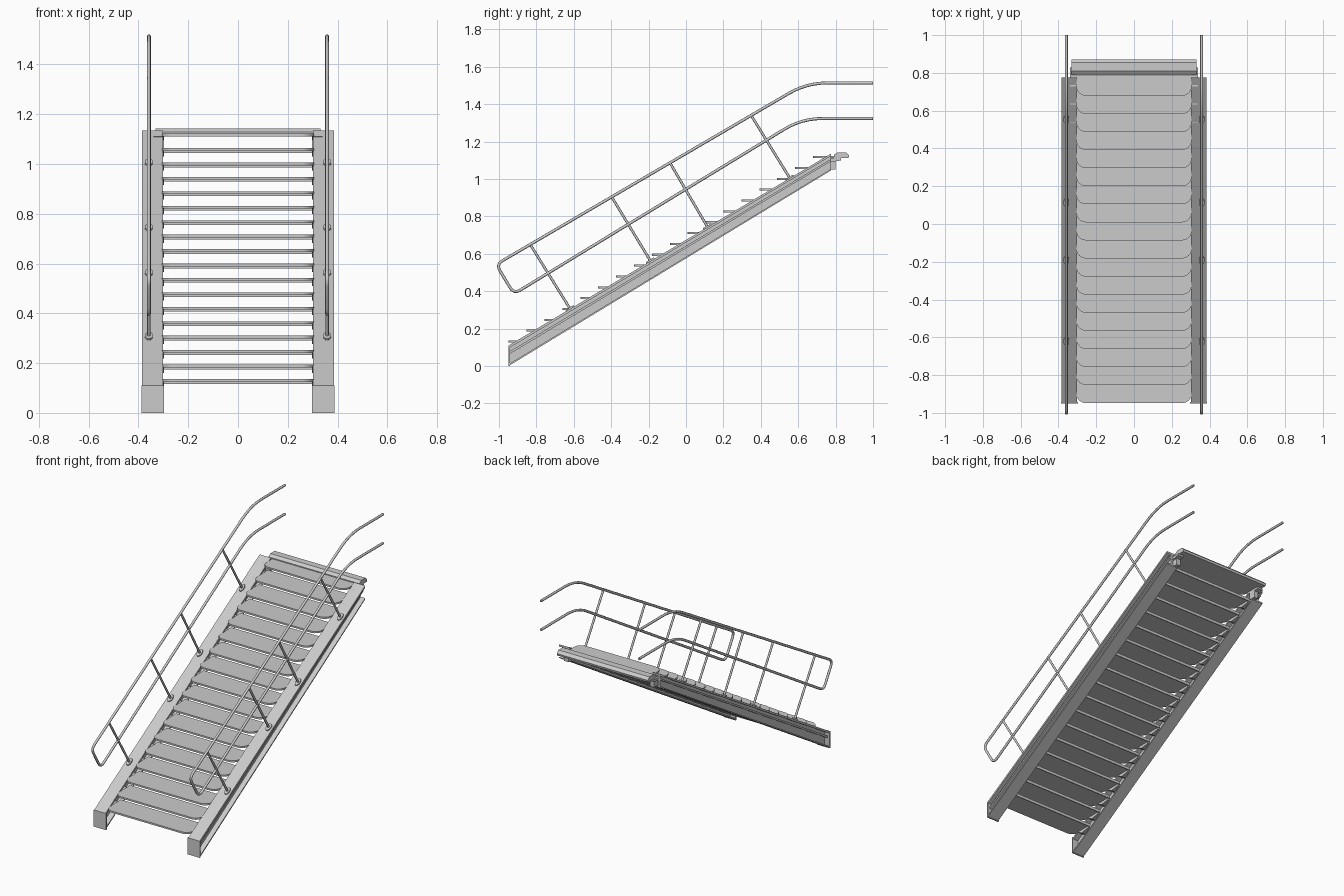
import bpy, bmesh, math
from mathutils import Vector

if "Cube" in bpy.data.objects:
    bpy.data.objects.remove(bpy.data.objects["Cube"])

Y0, Y1 = -0.95, 0.775          # stringer ends
BOT0, BOT1 = 0.0, 1.045        # underside heights at the ends
TOP0, TOP1 = 0.11, 1.135       # upper side heights at the ends


def make(name, bm):
    bmesh.ops.recalc_face_normals(bm, faces=bm.faces)
    me = bpy.data.meshes.new(name)
    bm.to_mesh(me)
    bm.free()
    ob = bpy.data.objects.new(name, me)
    bpy.context.collection.objects.link(ob)
    return ob


def loft(name, a, b):
    """Closed solid between two matching outlines."""
    bm = bmesh.new()
    va = [bm.verts.new(p) for p in a]
    vb = [bm.verts.new(p) for p in b]
    n = len(va)
    bm.faces.new(va)
    bm.faces.new(vb)
    for i in range(n):
        j = (i + 1) % n
        bm.faces.new((va[i], va[j], vb[j], vb[i]))
    return make(name, bm)


def box(name, x0, x1, y0, y1, z0, z1):
    r = [(x0, y0), (x1, y0), (x1, y1), (x0, y1)]
    return loft(name, [(x, y, z0) for x, y in r], [(x, y, z1) for x, y in r])


def tube(name, pts, radius):
    cu = bpy.data.curves.new(name, 'CURVE')
    cu.dimensions = '3D'
    cu.bevel_depth = radius
    cu.bevel_resolution = 2
    cu.use_fill_caps = True
    sp = cu.splines.new('POLY')
    sp.points.add(len(pts) - 1)
    for p, q in zip(sp.points, pts):
        p.co = (*q, 1)
    ob = bpy.data.objects.new(name, cu)
    bpy.context.collection.objects.link(ob)
    return ob


def round_path(pts, radii, steps=6):
    """Replace the inner corners of a path with smooth bends."""
    out = [pts[0]]
    for i in range(1, len(pts) - 1):
        p, a, b = pts[i], pts[i - 1], pts[i + 1]
        s = p + (a - p).normalized() * radii[i - 1]
        e = p + (b - p).normalized() * radii[i - 1]
        for k in range(steps + 1):
            t = k / steps
            out.append(s * (1 - t) ** 2 + p * 2 * t * (1 - t) + e * t * t)
    return out + [pts[-1]]


def stringer_section(side, prof, y, bot, top):
    return [(side * x, y, bot + f * (top - bot)) for x, f in prof]


def top_z(y):
    return TOP0 + (y - Y0) * (TOP1 - TOP0) / (Y1 - Y0)


# I-shaped beam profile: x, fraction of height
beam = [(0.302, 0), (0.385, 0), (0.385, 0.09), (0.352, 0.09), (0.352, 0.86), (0.385, 0.86),
        (0.385, 1), (0.302, 1), (0.302, 0.86), (0.338, 0.86), (0.338, 0.09), (0.302, 0.09)]
lip = [(0.350, 0.55), (0.372, 0.55), (0.372, 0.68), (0.350, 0.68)]

# handrail loop corners in y, z
rail = [(1.0, 1.513), (0.645, 1.513), (-1.015, 0.543), (-0.92, 0.385), (0.62, 1.323), (1.0, 1.323)]
bends = [0.11, 0.04, 0.04, 0.11]
posts = [((-0.83, 0.645), -0.62), ((-0.395, 0.9), -0.19),
         ((-0.085, 1.085), 0.115), ((0.345, 1.345), 0.555)]

for side, tag in ((-1, "left"), (1, "right")):
    # sloping side beams with foot plates
    for part, prof in (("stringer", beam), ("stringer_lip", lip)):
        loft(f"{tag}_{part}", stringer_section(side, prof, Y0 + 0.002, BOT0, TOP0),
             stringer_section(side, prof, Y1, BOT1, TOP1))
    box(f"{tag}_foot_plate", side * 0.297, side * 0.387, Y0, Y0 + 0.008, 0, 0.11)

    # handrail
    path = [Vector((side * 0.358, y, z)) for y, z in rail]
    tube(f"{tag}_handrail", round_path(path, bends), 0.008)

    # posts with base flanges
    for i, ((ya, za), yb) in enumerate(posts):
        a = Vector((side * 0.358, ya, za))
        b = Vector((side * 0.358, yb, top_z(yb)))
        tube(f"{tag}_post_{i + 1}", [a, b], 0.007)
        d = (a - b).normalized()
        along = Vector((0, d.z, -d.y))
        ring = [b + Vector((0.016 * math.cos(t), 0, 0)) + along * 0.027 * math.sin(t)
                for t in [k * math.pi / 4 + math.pi / 8 for k in range(8)]]
        loft(f"{tag}_post_base_{i + 1}", [p - d * 0.004 for p in ring], [p + d * 0.007 for p in ring])

    # landing hanger at the top of the beam
    box(f"{tag}_landing_bracket", side * 0.298, side * 0.328, 0.755, 0.80, 1.05, 1.118)

# treads with rounded front corners
STEPS, R = 18, 0.05
for i in range(STEPS):
    y = -0.948 + i * 0.0957
    z = 0.125 + i * 0.058
    depth = 0.165 if i < STEPS - 1 else 0.19
    pts = [(0.305, y + depth), (-0.305, y + depth)]
    for cx, a0 in ((-0.305 + R, math.pi), (0.305 - R, 1.5 * math.pi)):
        for k in range(7):
            a = a0 + k * math.pi / 12
            pts.append((cx + R * math.cos(a), y + R + R * math.sin(a)))
    loft(f"tread_{i + 1}", [(px, py, z) for px, py in pts], [(px, py, z + 0.011) for px, py in pts])
    if i < STEPS - 1:
        box(f"tread_back_lip_{i + 1}", -0.303, 0.303, y + depth - 0.006, y + depth, z - 0.008, z + 0.004)
    # angle brackets joining tread to beams
    for side, tag in ((-1, "left"), (1, "right")):
        tri = [(y + 0.05, z), (y + 0.15, z), (y + 0.15, z - 0.012), (y + 0.09, z - 0.022)]
        loft(f"{tag}_tread_bracket_{i + 1}", [(side * 0.298, *p) for p in tri],
             [(side * 0.34, *p) for p in tri])

# landing edge: thicker nosing at the top
nose = [(0.79, 1.111), (0.868, 1.111), (0.872, 1.125), (0.855, 1.142), (0.81, 1.142), (0.79, 1.128)]
loft("landing_nosing", [(-0.332, *p) for p in nose], [(0.332, *p) for p in nose])
